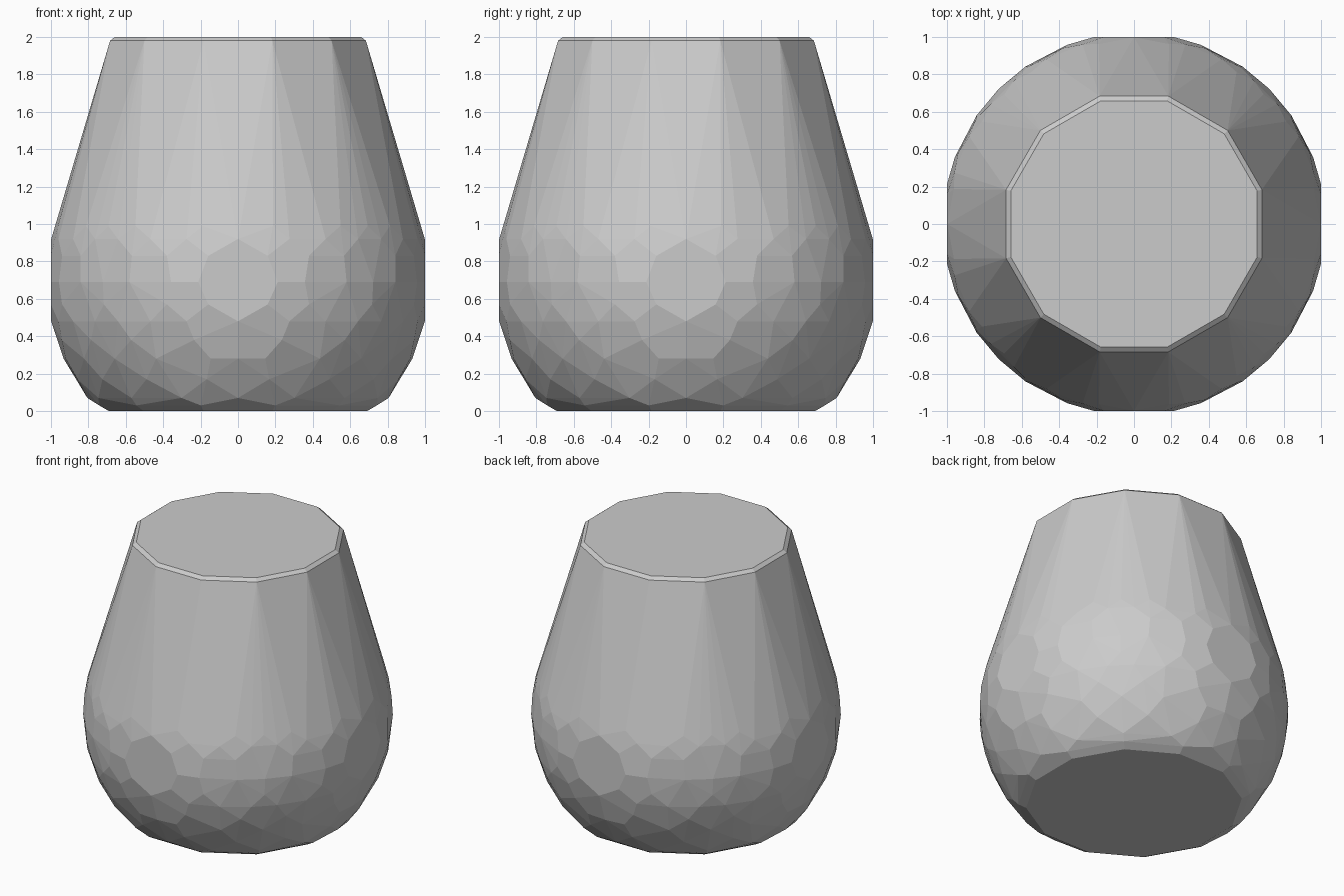
import bpy, bmesh, math

if "Cube" in bpy.data.objects:
    bpy.data.objects.remove(bpy.data.objects["Cube"])

R, CZ = 1.0225, 0.70   # belly sphere radius and centre height
TWELVE = [15 + 30 * i for i in range(12)]

def quad(angles):
    """Repeat first-quadrant angles around the four sides."""
    return [a + q * 90 for q in range(4) for a in angles]

WAIST = quad([12, 20.5, 34.6, 45, 55.4, 69.5, 78])
STAGGER = quad([0, 16, 28, 40, 50, 62, 74])

bm = bmesh.new()

def ring(z, angles, r=None):
    if r is None:
        r = math.sqrt(R * R - (z - CZ) ** 2)
    for a in angles:
        t = math.radians(a)
        x, y = r * math.cos(t), r * math.sin(t)
        # four flat patches where the belly meets the 2 unit width
        bm.verts.new((max(-1, min(1, x)), max(-1, min(1, y)), z))

# flat base and its small chamfer
ring(0.0, TWELVE, 0.715)
ring(0.03, TWELVE, 0.768)
# faceted belly
ring(0.07, quad([0, 22, 45, 68]))
ring(0.17, quad([11, 34, 56, 79]))
ring(0.28, quad([0, 9, 28, 45, 62, 81]))
ring(0.38, quad([14, 36, 54, 76]))
ring(0.48, STAGGER)
ring(0.57, quad([9, 22, 45, 68, 81]))
ring(0.69, WAIST)
ring(0.83, quad([9, 22, 34, 56, 68, 81]))
ring(0.92, STAGGER)
ring(0.99, quad([11, 34, 45, 56, 79]))
# tapering top with bevelled rim
ring(1.98, TWELVE, 0.708)
ring(2.0, TWELVE, 0.682)

# wrap everything in one convex faceted skin
hull = bmesh.ops.convex_hull(bm, input=bm.verts[:])
loose = [v for v in bm.verts if not v.link_faces]
bmesh.ops.delete(bm, geom=loose, context='VERTS')
bmesh.ops.dissolve_limit(bm, angle_limit=math.radians(2), verts=bm.verts[:], edges=bm.edges[:])
bmesh.ops.recalc_face_normals(bm, faces=bm.faces[:])

mesh = bpy.data.meshes.new("faceted_pot")
bm.to_mesh(mesh)
bm.free()
pot = bpy.data.objects.new("faceted_pot", mesh)
bpy.context.collection.objects.link(pot)
